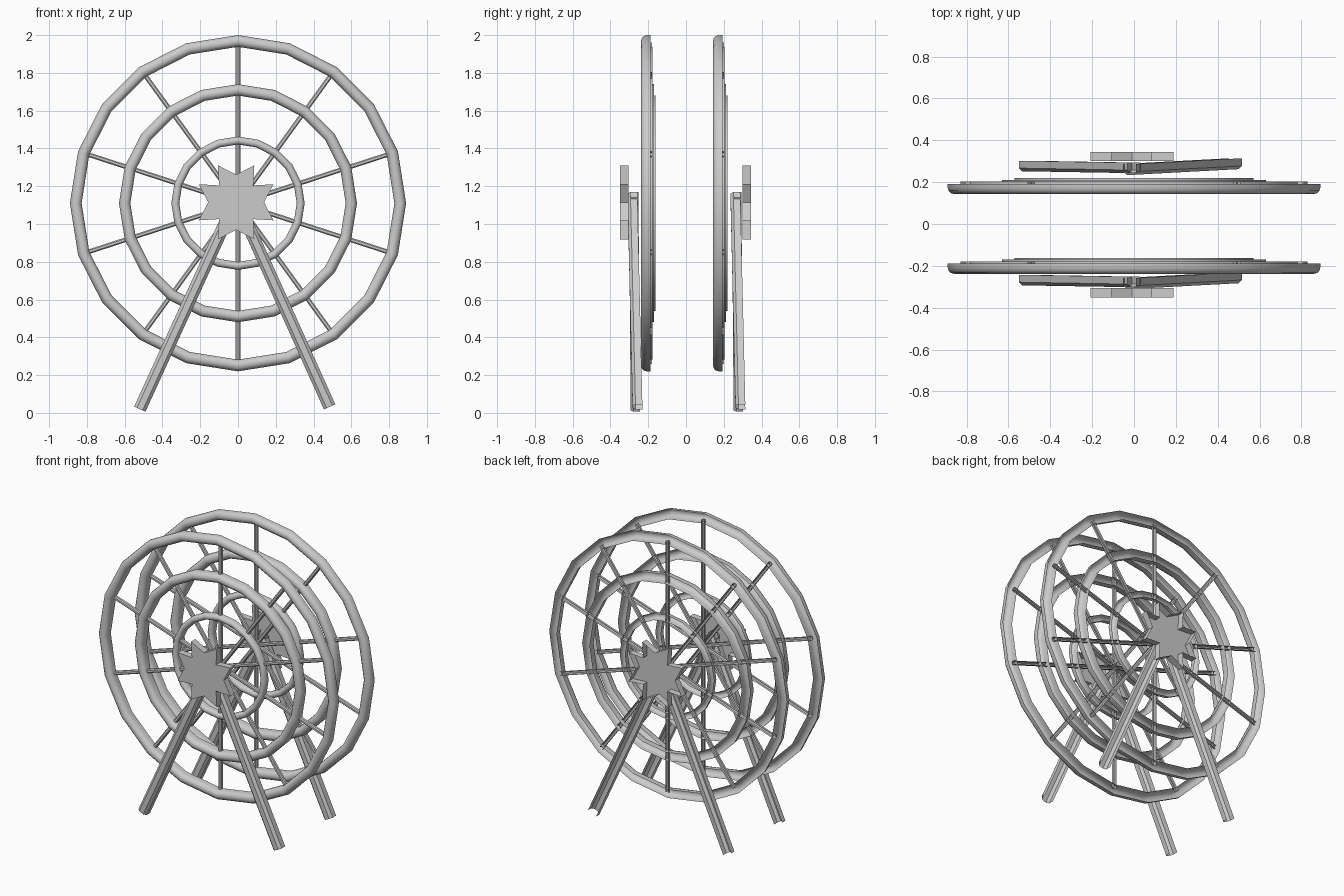
import bpy, bmesh, math
from mathutils import Vector

if "Cube" in bpy.data.objects:
    bpy.data.objects.remove(bpy.data.objects["Cube"])

HUB_Z = 1.11


def make_object(name, rows, closed_rows=False, smooth=False, flip_axis=None):
    """Skin a list of equal-length vertex rows into an open shell."""
    bm = bmesh.new()
    grid = [[bm.verts.new(p) for p in row] for row in rows]
    n = len(grid)
    for i in range(n if closed_rows else n - 1):
        a, b = grid[i], grid[(i + 1) % n]
        for j in range(len(a) - 1):
            bm.faces.new((a[j], b[j], b[j + 1], a[j + 1]))
    bmesh.ops.recalc_face_normals(bm, faces=bm.faces)
    # The front (lowest y) face must look towards -y
    front = min(bm.faces, key=lambda f: f.calc_center_median().y)
    if front.normal.y > 0:
        bmesh.ops.reverse_faces(bm, faces=bm.faces)
    return finish(name, bm, smooth)


def finish(name, bm, smooth=False):
    mesh = bpy.data.meshes.new(name)
    bm.to_mesh(mesh)
    bm.free()
    if smooth:
        for p in mesh.polygons:
            p.use_smooth = True
        mesh.set_sharp_from_angle(angle=math.radians(40))
    ob = bpy.data.objects.new(name, mesh)
    bpy.context.collection.objects.link(ob)
    return ob


def ring(name, outer, width, front, back_out, back_in, dy):
    """20-sided ring with a round front, open at the back."""
    r = width / 2
    prof = [(r, back_out)]
    for k in range(7):
        t = math.pi * k / 6
        prof.append((r * math.cos(t), front + r - r * math.sin(t)))
    prof.append((-r, back_in))
    rows = []
    for i in range(20):
        a = math.pi / 2 + i * math.tau / 20
        rows.append([((outer - r + d) * math.cos(a), y + dy,
                      HUB_Z + (outer - r + d) * math.sin(a)) for d, y in prof])
    make_object(name, rows, True, True)


def channel(name, start, end, w, depth):
    """Straight bar, chamfered front, open back; start and end lie on the front."""
    s, e = Vector(start), Vector(end)
    side = (e - s).cross(Vector((0, 1, 0))).normalized()
    prof = [(-w, depth), (-w, depth * .3), (-w * .5, 0),
            (w * .5, 0), (w, depth * .3), (w, depth)]
    rows = [[p + side * u + Vector((0, v, 0)) for u, v in prof] for p in (s, e)]
    make_object(name, rows)


def star(name, y):
    """Eight-pointed hub plate with side walls, open at the back."""
    bm = bmesh.new()
    pts = []
    for q in range(4):
        for deg, rad in ((0, .148), (26, .22), (45, .128), (64, .22)):
            a = math.radians(deg + 90 * q)
            pts.append((-.01 + rad * math.cos(a), 1.115 + (rad - .002) * math.sin(a)))
    f = [bm.verts.new((x, y, z)) for x, z in pts]
    b = [bm.verts.new((x, y + .045, z)) for x, z in pts]
    bm.faces.new(f)
    for i in range(16):
        j = (i + 1) % 16
        bm.faces.new((f[j], f[i], b[i], b[j]))
    finish(name, bm)


for label, wheel_dy, leg_dy, star_y in (("back", 0, 0, .30),
                                        ("front", -.381, -.545, -.35)):
    # Wheel rims
    ring(label + "_outer_rim", .89, .062, .143, .192, .203, wheel_dy)
    ring(label + "_middle_rim", .63, .06, .155, .211, .219, wheel_dy)
    ring(label + "_inner_rim", .353, .042, .165, .205, .21, wheel_dy)
    # Spokes
    for i in range(10):
        a = math.pi / 2 + i * math.tau / 10
        c, s = math.cos(a), math.sin(a)
        y = .181 + wheel_dy
        channel(f"{label}_spoke_{i + 1}", (0, y, HUB_Z),
                (.85 * c, y, HUB_Z + .85 * s), .012, .021)
    # Support legs
    channel(label + "_left_leg", (-.52, .252 + leg_dy, .02),
            (0, .243 + leg_dy, 1.155), .033, .05)
    channel(label + "_right_leg", (.485, .262 + leg_dy, .032),
            (-.02, .235 + leg_dy, 1.155), .033, .052)
    # Hub plate
    star(label + "_hub_star", star_y)
